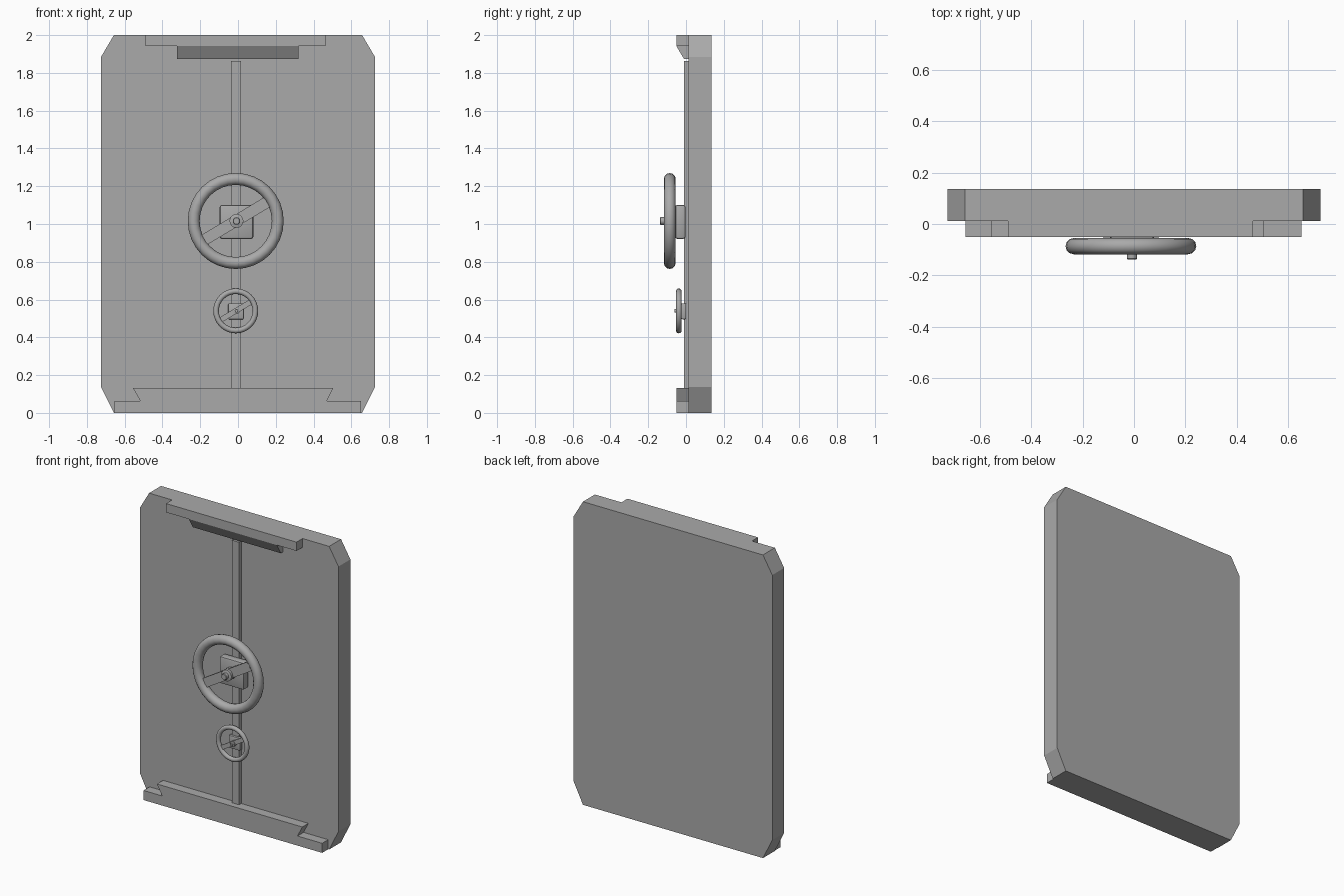
import bpy, bmesh, math
from mathutils import Matrix, Vector

if "Cube" in bpy.data.objects:
    bpy.data.objects.remove(bpy.data.objects["Cube"])

grey = bpy.data.materials.new("steel grey")
grey.diffuse_color = (0.4, 0.4, 0.4, 1)
grey.use_nodes = True
grey.node_tree.nodes["Principled BSDF"].inputs["Base Color"].default_value = grey.diffuse_color


def finish(name, bm, smooth=False):
    bmesh.ops.recalc_face_normals(bm, faces=bm.faces)
    me = bpy.data.meshes.new(name)
    bm.to_mesh(me)
    bm.free()
    me.materials.append(grey)
    ob = bpy.data.objects.new(name, me)
    bpy.context.collection.objects.link(ob)
    if smooth:
        bpy.context.view_layer.objects.active = ob
        ob.select_set(True)
        bpy.ops.object.shade_smooth_by_angle(angle=math.radians(40))
        ob.select_set(False)
    return ob


def extrude(name, outline, vec, to3d):
    """Solid made from a flat outline pushed along vec."""
    bm = bmesh.new()
    face = bm.faces.new([bm.verts.new(to3d(a, b)) for a, b in outline])
    ext = bmesh.ops.extrude_face_region(bm, geom=[face])["geom"]
    bmesh.ops.translate(bm, vec=vec, verts=[v for v in ext if isinstance(v, bmesh.types.BMVert)])
    return finish(name, bm)


def plate(name, outline, y0, y1):
    return extrude(name, outline, (0, y1 - y0, 0), lambda x, z: (x, y0, z))


def box(name, size, loc, angle=0, bevel=0):
    bm = bmesh.new()
    bmesh.ops.create_cube(bm, size=1)
    bmesh.ops.scale(bm, vec=size, verts=bm.verts)
    if bevel:
        bmesh.ops.bevel(bm, geom=bm.edges[:], offset=bevel, segments=2,
                        profile=0.5, affect='EDGES')
    bm.transform(Matrix.Translation(loc) @ Matrix.Rotation(angle, 4, 'Y'))
    return finish(name, bm, bevel > 0)


def lathe(name, profile, loc, steps, closed):
    """Spin (radius, y) points around the y axis."""
    bm = bmesh.new()
    vs = [bm.verts.new((r, y, 0)) for r, y in profile]
    es = [bm.edges.new(p) for p in zip(vs, vs[1:])]
    if closed:
        es.append(bm.edges.new((vs[-1], vs[0])))
    bmesh.ops.spin(bm, geom=vs + es, cent=(0, 0, 0), axis=(0, 1, 0),
                   angle=math.tau, steps=steps)
    bmesh.ops.remove_doubles(bm, verts=bm.verts, dist=1e-5)
    bmesh.ops.translate(bm, vec=loc, verts=bm.verts)
    return finish(name, bm, True)


# Door slab with cut corners
X, C, FRONT, BACK = 0.725, 0.657, 0.012, 0.136
plate("door_slab", [(-C, 0), (C, 0), (X, 0.137), (X, 1.885), (C, 2), (-C, 2),
                    (-X, 1.885), (-X, 0.137)], FRONT, BACK)

# Top rail and the wedge below it
plate("top_rail", [(-0.49, 1.942), (0.463, 1.942), (0.463, 2), (-0.49, 2)], -0.051, FRONT)
extrude("top_wedge", [(-0.051, 1.942), (-0.01, 1.873), (FRONT, 1.873), (FRONT, 1.942)],
        (0.643, 0, 0), lambda y, z: (-0.323, y, z))

# Bottom rail with dovetail upper part
plate("bottom_rail", [(-0.654, 0), (0.65, 0), (0.65, 0.063), (0.47, 0.063), (0.505, 0.132),
                      (-0.556, 0.132), (-0.517, 0.063), (-0.654, 0.063)], -0.051, FRONT)

# Centre strip
box("centre_strip", (0.053, 0.024, 1.732), (-0.011, 0.001, 0.998))


def wheel(prefix, z, y, s):
    """Hand wheel with crossbar, hub and mounting block, scaled by s."""
    c = Vector((-0.012, y, z))
    ring = [(s * (0.2225 + 0.0315 * math.cos(a)), s * 0.0315 * math.sin(a))
            for a in (math.tau * i / 12 for i in range(12))]
    lathe(prefix + "_wheel_rim", ring, c, 32, True)
    box(prefix + "_wheel_crossbar", Vector((0.41, 0.018, 0.06)) * s, c, math.radians(-31))
    hub = [(0, -0.051), (0.017, -0.051), (0.02, -0.048), (0.02, -0.028),
           (0.037, -0.024), (0.037, 0.035), (0, 0.035)]
    lathe(prefix + "_wheel_hub", [(r * s, h * s) for r, h in hub],
          c + Vector((0.004, 0, 0)), 16, False)
    box(prefix + "_wheel_block", Vector((0.178, 0.055, 0.18)) * s,
        c + Vector((0.004, 0.056, -0.005)) * s, 0, 0.012 * s)


wheel("large", 1.016, -0.086, 1.0)
wheel("small", 0.54, -0.038, 0.468)
